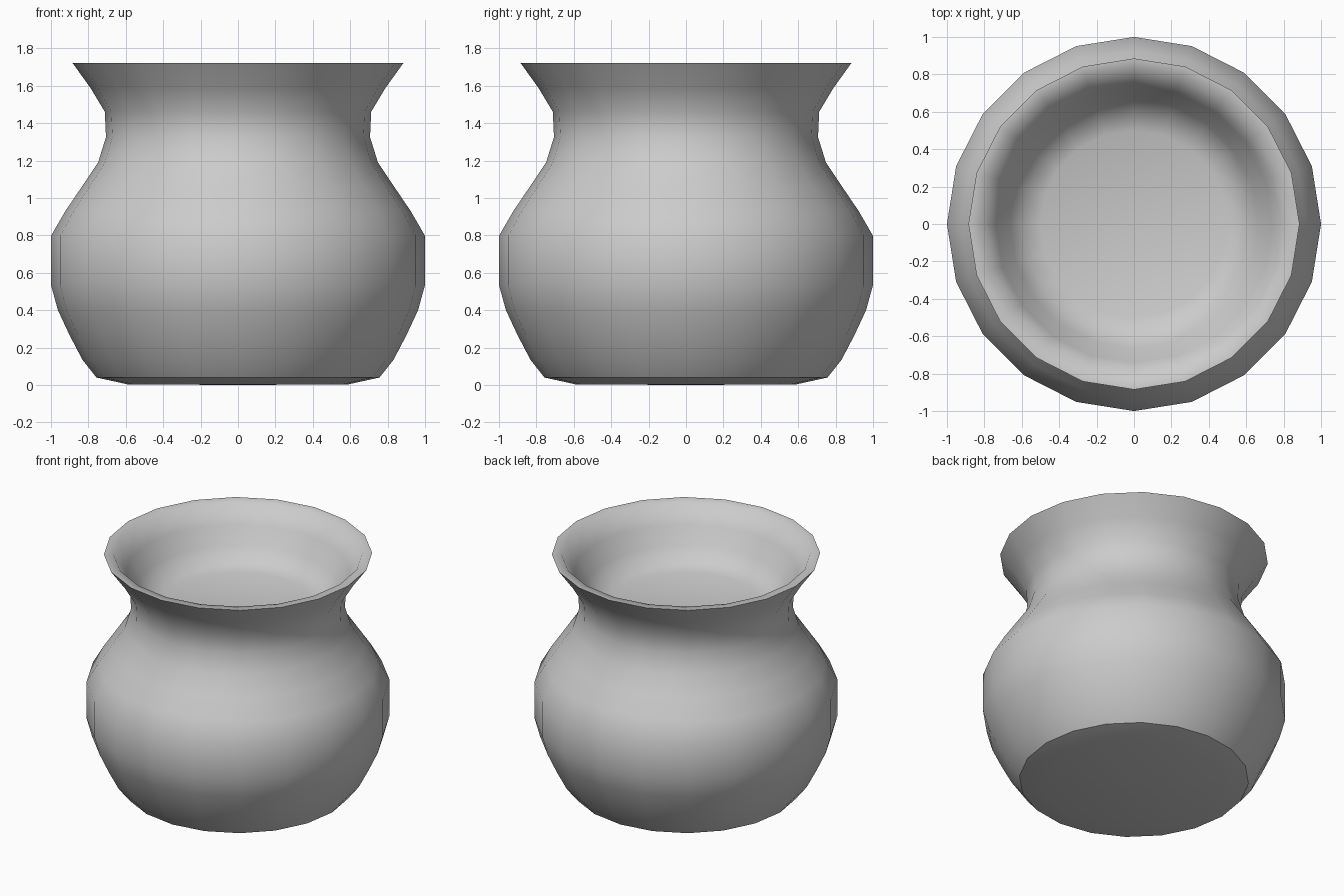
import bpy, bmesh
from math import cos, sin, tau

if "Cube" in bpy.data.objects:
    bpy.data.objects.remove(bpy.data.objects["Cube"])

SIDES = 20


def lathe(name, profile, sharp_rings):
    """Revolve (radius, z) points; both ends close in a centre point."""
    bm = bmesh.new()
    rings = []
    for r, z in profile:
        if r == 0:
            rings.append([bm.verts.new((0, 0, z))] * SIDES)
        else:
            rings.append([bm.verts.new((r * cos(tau * i / SIDES), r * sin(tau * i / SIDES), z))
                          for i in range(SIDES)])
    for a, b in zip(rings, rings[1:]):
        for i in range(SIDES):
            j = (i + 1) % SIDES
            corners = list(dict.fromkeys((a[i], a[j], b[j], b[i])))
            bm.faces.new(corners).smooth = True
    for k in sharp_rings:
        for i in range(SIDES):
            bm.edges.get((rings[k][i], rings[k][(i + 1) % SIDES])).smooth = False
    bmesh.ops.recalc_face_normals(bm, faces=bm.faces)
    mesh = bpy.data.meshes.new(name)
    bm.to_mesh(mesh)
    bm.free()
    obj = bpy.data.objects.new(name, mesh)
    bpy.context.collection.objects.link(obj)
    return obj


# Base
base = [(0, 0), (0.59, 0.003), (0.757, 0.04)]
# Round belly, narrow neck and flared mouth
outside = [(0.832, 0.135), (0.90, 0.265), (0.963, 0.40), (1.0, 0.535), (1.0, 0.797),
           (0.923, 0.93), (0.835, 1.06), (0.748, 1.19), (0.706, 1.325), (0.712, 1.46),
           (0.79, 1.59), (0.885, 1.722)]
# Lip and shallow inner dish
inside = [(0.82, 1.718), (0.74, 1.59), (0.665, 1.47), (0.60, 1.39), (0.50, 1.355), (0, 1.35)]

lathe("pot", base + outside + inside, sharp_rings=[2, 14])
